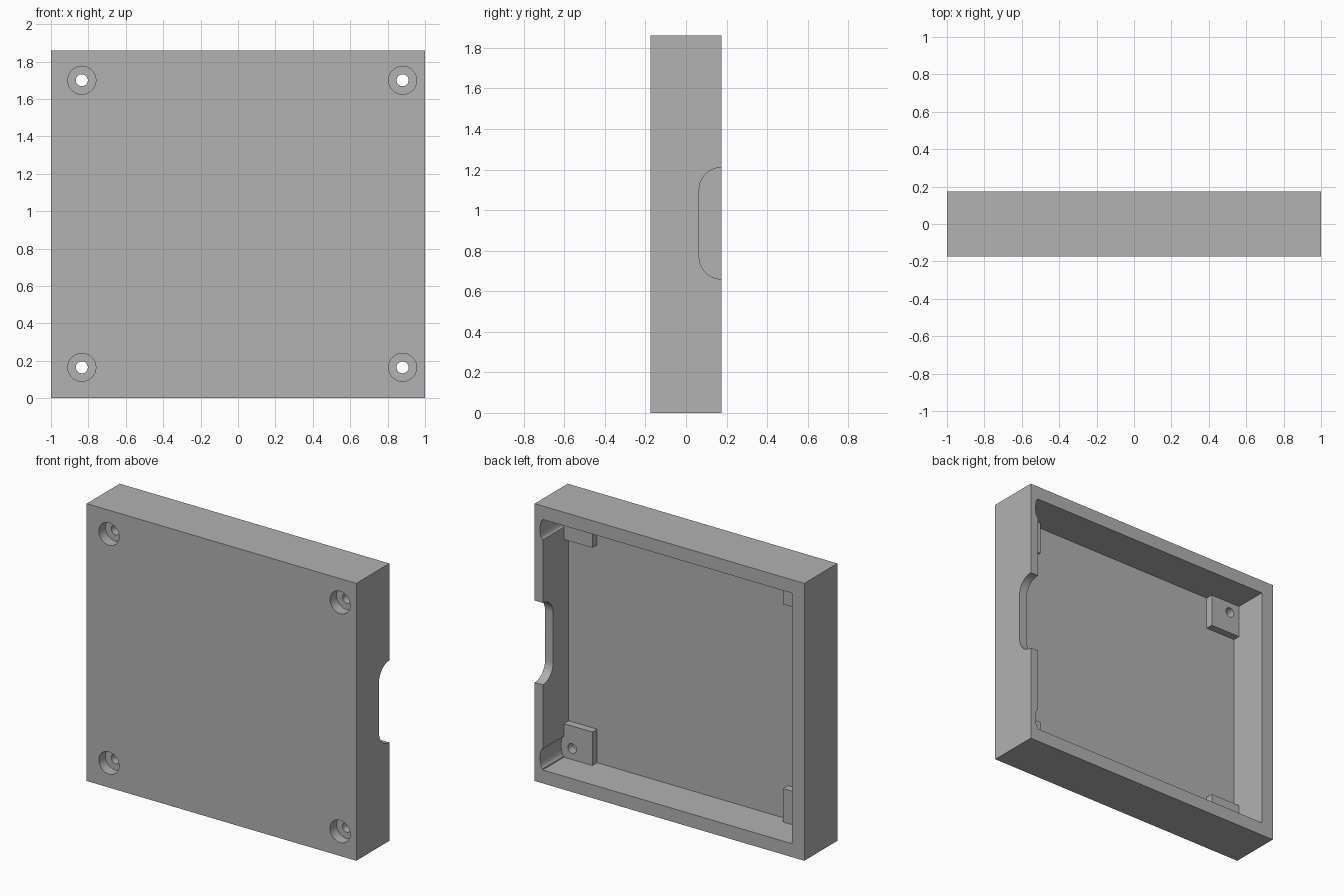
import bpy
import bmesh
from math import pi
from mathutils import Matrix

default = bpy.data.objects.get("Cube")
if default:
    bpy.data.objects.remove(default, do_unlink=True)

# Overall sizes
HEIGHT, DEPTH = 1.86, 0.175          # full height, half depth
FLOOR_Y, BOSS_Y = -0.10, -0.05       # inner floor and boss top
IN_LEFT, IN_RIGHT = 0.94, -0.91      # inner faces of the side walls
IN_LOW, IN_HIGH = 0.09, 1.77         # inner faces of bottom and top walls
SCREW_X, SCREW_Z = (-0.835, 0.88), (0.165, 1.70)
BOSS_REACH = 0.15

grey = bpy.data.materials.new("plain grey")
grey.use_nodes = True
grey.diffuse_color = (0.445, 0.445, 0.445, 1)
grey.node_tree.nodes["Principled BSDF"].inputs["Base Color"].default_value = grey.diffuse_color


def finish(name, bm):
    bmesh.ops.recalc_face_normals(bm, faces=bm.faces)
    mesh = bpy.data.meshes.new(name)
    bm.to_mesh(mesh)
    bm.free()
    mesh.materials.append(grey)
    obj = bpy.data.objects.new(name, mesh)
    bpy.context.collection.objects.link(obj)
    return obj


def box(name, x, y, z):
    bm = bmesh.new()
    bmesh.ops.create_cube(bm, size=1)
    for v in bm.verts:
        for axis, (low, high) in enumerate((x, y, z)):
            v.co[axis] = low if v.co[axis] < 0 else high
    return finish(name, bm)


def rod(name, x, y, z, rx, rz, segments=48):
    """Cylinder along y, with separate radii across and up."""
    bm = bmesh.new()
    place = (Matrix.Translation((x, sum(y) / 2, z))
             @ Matrix.Diagonal((rx, 1, rz, 1)) @ Matrix.Rotation(pi / 2, 4, "X"))
    bmesh.ops.create_cone(bm, cap_ends=True, segments=segments, radius1=1, radius2=1,
                          depth=y[1] - y[0], matrix=place)
    return finish(name, bm)


def combine(target, other, operation):
    mod = target.modifiers.new("combine", "BOOLEAN")
    mod.operation, mod.solver, mod.object = operation, "EXACT", other
    bpy.context.view_layer.objects.active = target
    bpy.ops.object.modifier_apply(modifier=mod.name)
    bpy.data.objects.remove(other, do_unlink=True)


# Tray with open back
housing = box("housing", (-1, 1), (-DEPTH, DEPTH), (0, HEIGHT))
combine(housing, box("cavity", (IN_RIGHT, IN_LEFT), (FLOOR_Y, 0.3), (IN_LOW, IN_HIGH)), "DIFFERENCE")

# Screw bosses in the four corners, sunk slightly into the walls
for sx in SCREW_X:
    for sz in SCREW_Z:
        xs = (IN_RIGHT - 0.02, sx + BOSS_REACH) if sx < 0 else (sx - BOSS_REACH, IN_LEFT + 0.02)
        zs = (IN_LOW - 0.02, sz + BOSS_REACH) if sz < 1 else (sz - BOSS_REACH, IN_HIGH + 0.02)
        combine(housing, box("boss", xs, (FLOOR_Y - 0.02, BOSS_Y), zs), "UNION")

# Counterbored screw holes
for sx in SCREW_X:
    for sz in SCREW_Z:
        combine(housing, rod("counterbore", sx, (-0.3, -0.105), sz, 0.075, 0.075), "DIFFERENCE")
        combine(housing, rod("screw_hole", sx, (-0.3, 0), sz, 0.032, 0.032), "DIFFERENCE")

# Shallow clearance grooves in the thin wall beside the bosses
for sz in SCREW_Z:
    combine(housing, rod("groove", IN_LEFT, (BOSS_Y + 0.002, 0.3), sz, 0.02, 0.066), "DIFFERENCE")

# Rounded notch in the thin side wall, open towards the back
bm = bmesh.new()
bmesh.ops.create_cube(bm, size=1)
for v in bm.verts:
    v.co.x = 0.9 if v.co.x < 0 else 1.1
    v.co.y = 0.065 if v.co.y < 0 else DEPTH + 0.02
    v.co.z = 0.66 if v.co.z < 0 else 1.21
rims = [e for e in bm.edges if all(v.co.y < 0.1 for v in e.verts)
        and abs(e.verts[0].co.x - e.verts[1].co.x) > 0.1]
bmesh.ops.bevel(bm, geom=rims, offset=0.11, segments=12, profile=0.5, affect="EDGES")
combine(housing, finish("notch", bm), "DIFFERENCE")

# Smooth curved walls, keep corners sharp
bpy.ops.object.select_all(action="DESELECT")
housing.select_set(True)
bpy.context.view_layer.objects.active = housing
bpy.ops.object.shade_smooth_by_angle(angle=pi / 6)
